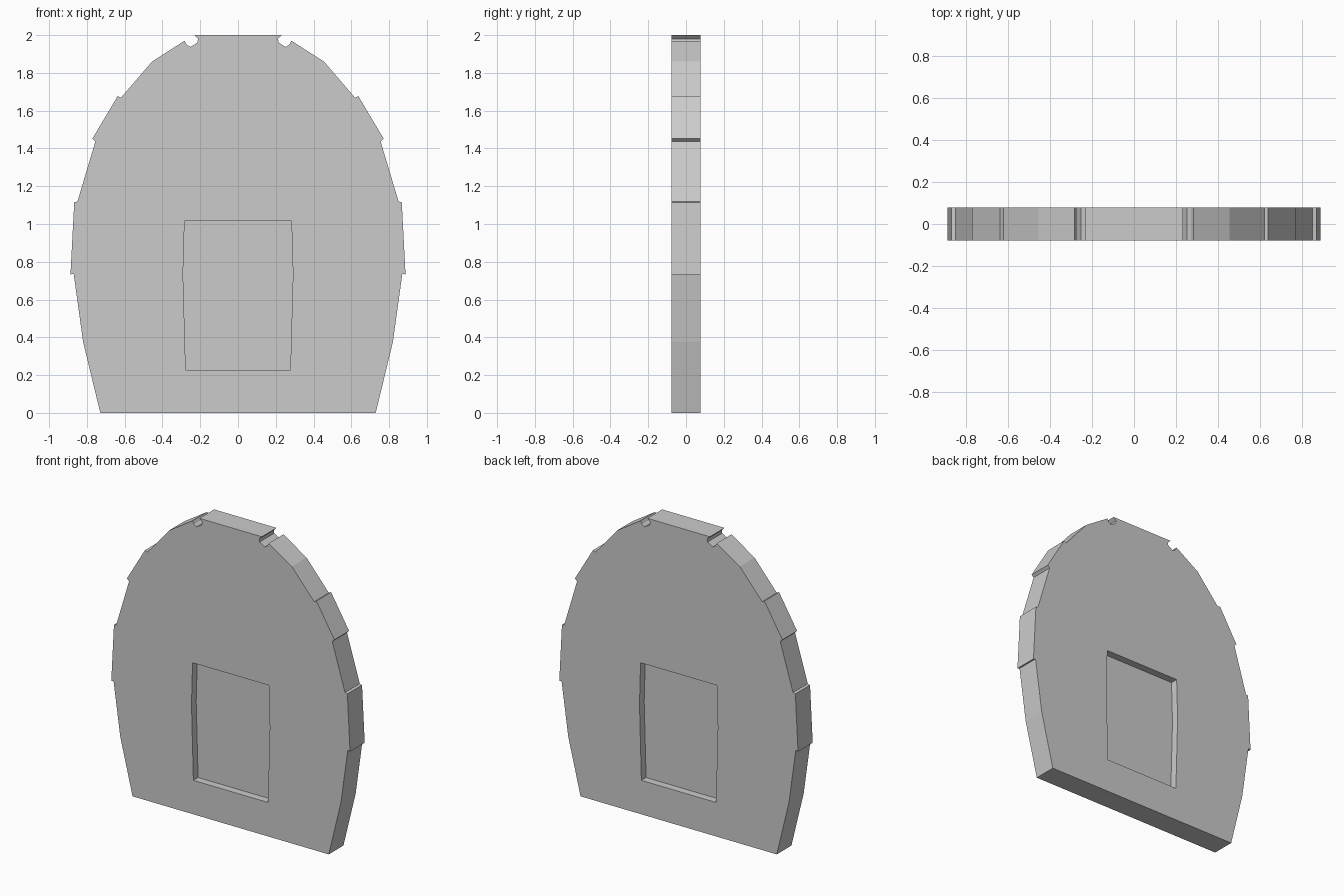
import bpy, bmesh

if "Cube" in bpy.data.objects:
    bpy.data.objects.remove(bpy.data.objects["Cube"])

HALF = 0.078    # half thickness of the slab
DEPTH = 0.05    # depth of each recess


def prism(name, half_profile, y0, y1):
    """Mirror a right-hand profile (bottom to top) and extrude it along y."""
    outline = half_profile + [(-x, z) for x, z in reversed(half_profile)]
    bm = bmesh.new()
    face = bm.faces.new([bm.verts.new((x, y0, z)) for x, z in outline])
    ext = bmesh.ops.extrude_face_region(bm, geom=[face])
    verts = [g for g in ext["geom"] if isinstance(g, bmesh.types.BMVert)]
    bmesh.ops.translate(bm, verts=verts, vec=(0, y1 - y0, 0))
    bmesh.ops.recalc_face_normals(bm, faces=bm.faces)
    mesh = bpy.data.meshes.new(name)
    bm.to_mesh(mesh)
    bm.free()
    obj = bpy.data.objects.new(name, mesh)
    bpy.context.collection.objects.link(obj)
    return obj


# Stepped arch outline with a notch either side of the top
slab_profile = [
    (0.729, 0.0), (0.82, 0.375), (0.87, 0.737), (0.887, 0.732),
    (0.867, 1.115), (0.85, 1.119), (0.755, 1.437), (0.771, 1.452),
    (0.637, 1.677), (0.62, 1.668), (0.455, 1.86), (0.283, 1.97),
    (0.272, 1.95), (0.253, 1.937), (0.215, 1.96), (0.212, 1.98),
    (0.232, 2.0),
]
slab = prism("arched_slab", slab_profile, -HALF, HALF)

# Slightly bulging panel recessed into the front and the back
panel_profile = [(0.277, 0.228), (0.291, 0.735), (0.283, 1.016)]
for side, sign in (("front", -1), ("back", 1)):
    cutter = prism(side + "_recess_cutter", panel_profile,
                   sign * (HALF - DEPTH), sign * (HALF + 0.1))
    cutter.hide_render = True
    cutter.hide_set(True)
    cutter.display_type = 'WIRE'
    mod = slab.modifiers.new(side + "_recess", 'BOOLEAN')
    mod.operation = 'DIFFERENCE'
    mod.solver = 'EXACT'
    mod.object = cutter
